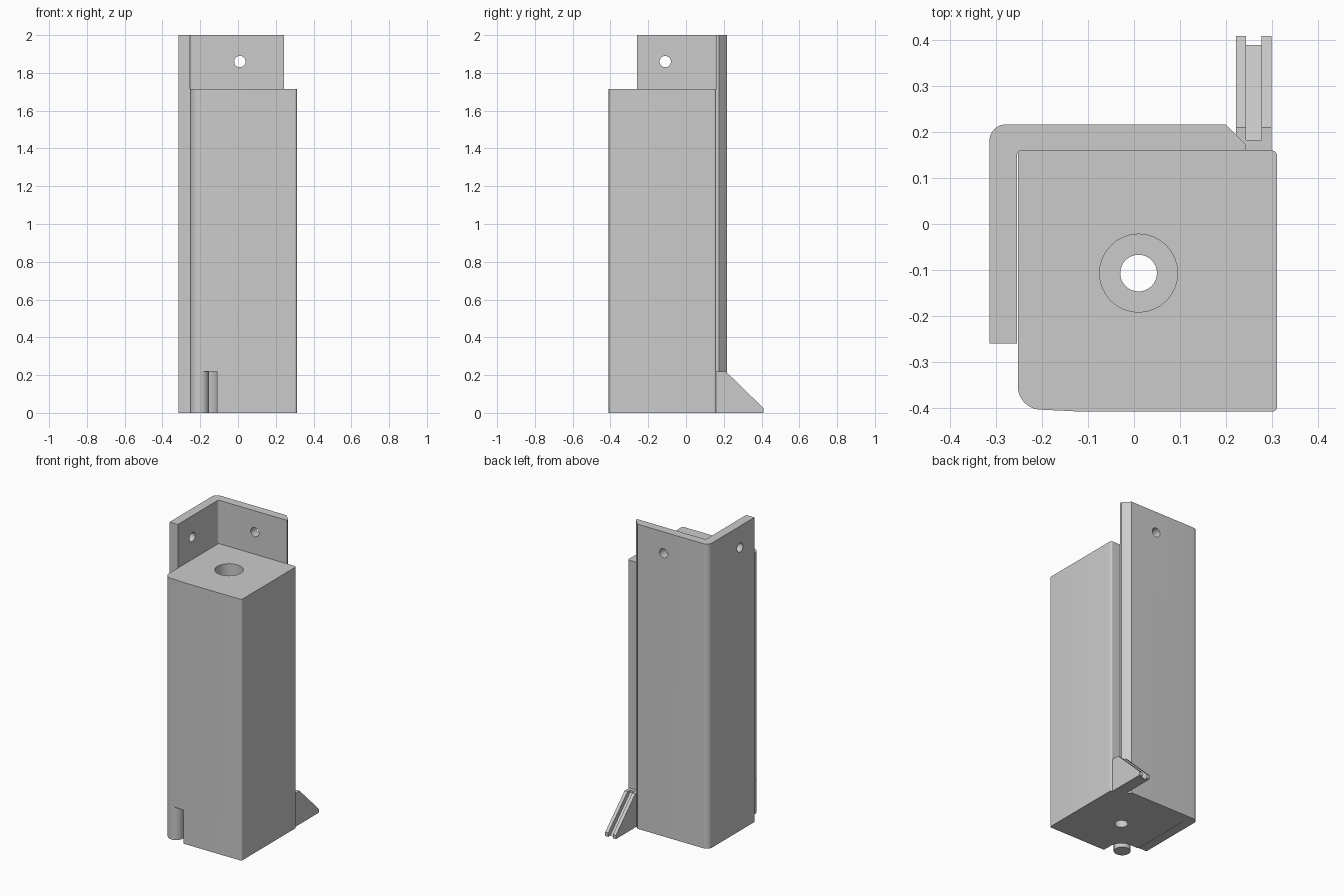
import bpy, bmesh, math
from mathutils import Vector, Matrix

if "Cube" in bpy.data.objects:
    bpy.data.objects.remove(bpy.data.objects["Cube"])

grey = bpy.data.materials.new("plain_grey")
grey.use_nodes = True
grey.diffuse_color = (0.6, 0.6, 0.6, 1)
grey.node_tree.nodes["Principled BSDF"].inputs["Base Color"].default_value = (0.6, 0.6, 0.6, 1)


def finish(name, bm):
    bmesh.ops.recalc_face_normals(bm, faces=bm.faces)
    mesh = bpy.data.meshes.new(name)
    bm.to_mesh(mesh)
    bm.free()
    mesh.materials.append(grey)
    obj = bpy.data.objects.new(name, mesh)
    bpy.context.collection.objects.link(obj)
    return obj


def rounded(corners, steps=8):
    """Replace each (x, y, radius) corner with an arc."""
    out = []
    for i, (x, y, r) in enumerate(corners):
        p = Vector((x, y))
        if r == 0:
            out.append(p)
            continue
        a = (Vector(corners[i - 1][:2]) - p).normalized()
        b = (Vector(corners[(i + 1) % len(corners)][:2]) - p).normalized()
        half = a.angle(b) / 2
        start, end = p + a * r / math.tan(half), p + b * r / math.tan(half)
        centre = p + (a + b).normalized() * r / math.sin(half)
        for k in range(steps + 1):
            out.append(centre + (start.lerp(end, k / steps) - centre).normalized() * r)
    return out


def prism(name, outline, low, high, axis="z"):
    """Extrude an outline along z, or a (y, z) outline along x."""
    bm = bmesh.new()
    place = (lambda p, h: (p[0], p[1], h)) if axis == "z" else (lambda p, h: (h, p[0], p[1]))
    face = bm.faces.new([bm.verts.new(place(p, low)) for p in outline])
    new = bmesh.ops.extrude_face_region(bm, geom=[face])["geom"]
    shift = Vector(place((0, 0), high - low))
    bmesh.ops.translate(bm, vec=shift, verts=[v for v in new if isinstance(v, bmesh.types.BMVert)])
    return finish(name, bm)


def cylinder(name, centre, radius, depth, axis="Z"):
    bm = bmesh.new()
    turn = Matrix() if axis == "Z" else Matrix.Rotation(math.pi / 2, 4, "Y" if axis == "X" else "X")
    bmesh.ops.create_cone(bm, cap_ends=True, segments=32, radius1=radius, radius2=radius,
                          depth=depth, matrix=Matrix.Translation(centre) @ turn)
    return finish(name, bm)


def cut(obj, cutter):
    mod = obj.modifiers.new("cut", "BOOLEAN")
    mod.operation = "DIFFERENCE"
    mod.solver = "EXACT"
    mod.object = cutter
    cutter.hide_render = True
    bpy.context.view_layer.objects.active = obj
    bpy.ops.object.modifier_apply(modifier=mod.name)
    bpy.data.objects.remove(cutter)


# Main column with one larger rounded corner
column = prism("column", rounded([
    (-0.253, -0.402, 0.05), (-0.11, -0.409, 0), (0.312, -0.409, 0.012),
    (0.312, 0.16, 0.012), (-0.253, 0.16, 0)]), 0, 1.715)

# Stepped bore down the column
cut(column, cylinder("wide_bore", (0.01, -0.107, 1), 0.085, 1.9))
cut(column, cylinder("narrow_bore", (0.01, -0.107, 0), 0.04, 0.4))

# Foot recess and the round foot standing in it
cut(column, prism("foot_recess", rounded([
    (-0.4, -0.5, 0), (-0.11, -0.5, 0), (-0.11, -0.265, 0.08), (-0.4, -0.265, 0)]), -0.1, 0.22))
cylinder("corner_foot", (-0.203, -0.352, 0.11), 0.05, 0.22)

# Tall angle plate along the back and right sides
plate = prism("angle_plate", rounded([
    (-0.315, -0.26, 0), (-0.255, -0.26, 0), (-0.255, 0.16, 0.01), (0.243, 0.16, 0),
    (0.243, 0.174, 0), (0.2, 0.217, 0), (-0.315, 0.217, 0.036)]), 0, 2)
cut(plate, cylinder("back_screw_hole", (0.01, 0.19, 1.86), 0.03, 0.3, "Y"))
cut(plate, cylinder("side_screw_hole", (-0.285, -0.11, 1.86), 0.03, 0.3, "X"))

# Sloping rear fin with a groove along its slope
fin = prism("rear_fin", [(0.155, 0), (0.41, 0), (0.41, 0.025), (0.21, 0.22), (0.155, 0.22)],
            0.222, 0.3, "x")
cut(fin, prism("fin_groove", [(0.183, 0.3), (0.183, 0.205), (0.39, 0), (0.42, -0.03), (0.5, 0.3)],
               0.244, 0.278, "x"))

# Smooth the round surfaces and keep the edges crisp
for obj in bpy.context.collection.objects:
    if obj.type == "MESH" and obj.data.materials and obj.data.materials[0] == grey:
        bpy.ops.object.select_all(action="DESELECT")
        obj.select_set(True)
        bpy.context.view_layer.objects.active = obj
        bpy.ops.object.shade_smooth_by_angle(angle=math.radians(30))
